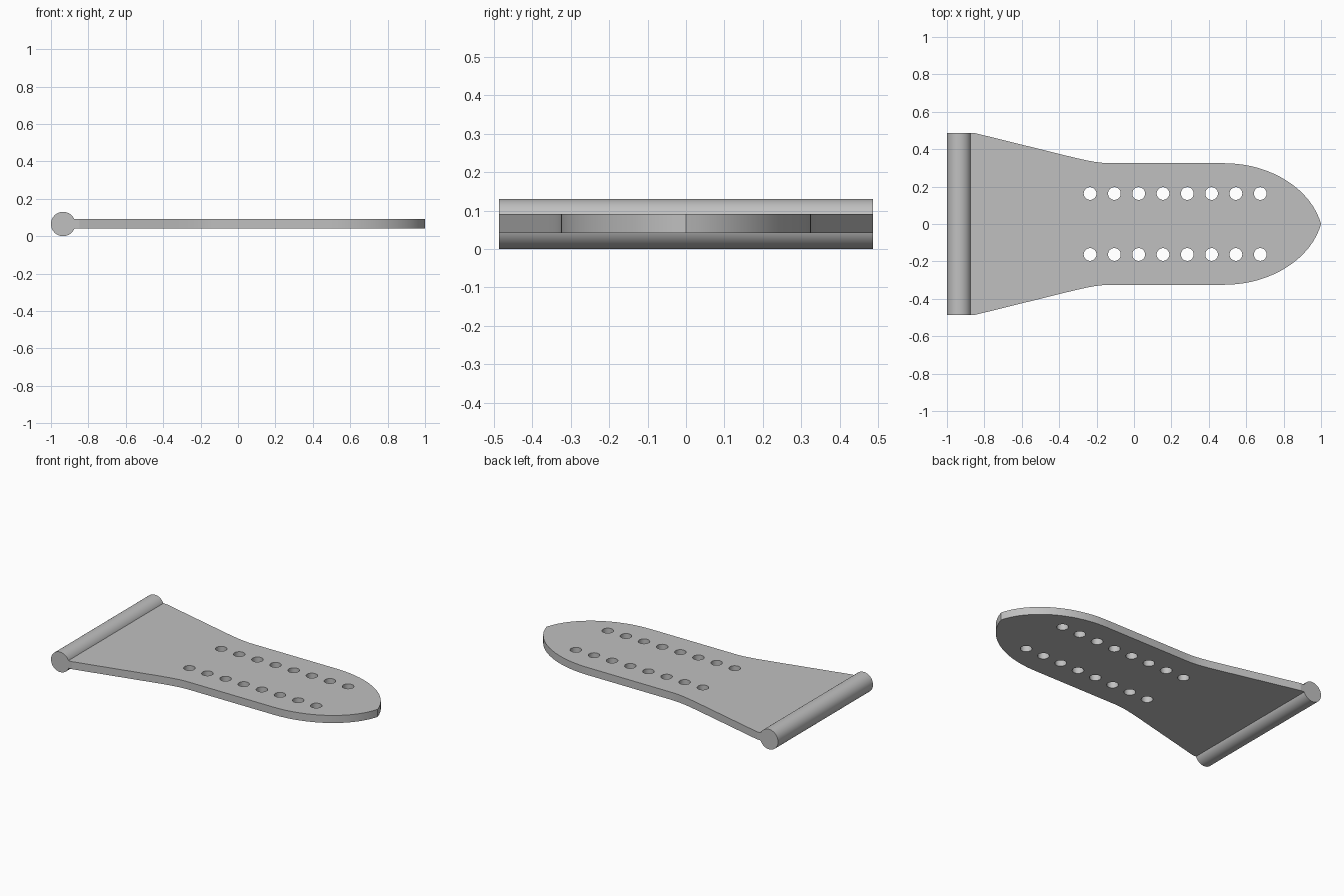
import bpy
import bmesh
import math

cube = bpy.data.objects.get("Cube")
if cube:
    bpy.data.objects.remove(cube)

# One grey for the whole piece
GREY = (0.53, 0.53, 0.53, 1)
grey = bpy.data.materials.new("plain_grey")
grey.use_nodes = True
grey.diffuse_color = GREY
grey.node_tree.nodes["Principled BSDF"].inputs["Base Color"].default_value = GREY

BAR_R = 0.065
HALF_W = 0.486


def finish(obj):
    """Weld, smooth and colour a mesh object."""
    bm = bmesh.new()
    bm.from_mesh(obj.data)
    bmesh.ops.remove_doubles(bm, verts=bm.verts, dist=0.0005)
    bmesh.ops.recalc_face_normals(bm, faces=bm.faces)
    bm.to_mesh(obj.data)
    bm.free()
    obj.data.materials.clear()
    obj.data.materials.append(grey)
    bpy.ops.object.select_all(action='DESELECT')
    obj.select_set(True)
    bpy.context.view_layer.objects.active = obj
    bpy.ops.object.shade_smooth_by_angle(angle=math.radians(30))


def add_spline(curve, knots, steps):
    """Closed bezier from (incoming handle, point, outgoing handle) knots."""
    spline = curve.splines.new('BEZIER')
    spline.bezier_points.add(len(knots) - 1)
    for bp, (left, co, right) in zip(spline.bezier_points, knots):
        bp.handle_left_type = bp.handle_right_type = 'FREE'
        bp.handle_left = (*left, 0)
        bp.co = (*co, 0)
        bp.handle_right = (*right, 0)
    spline.use_cyclic_u = True
    spline.resolution_u = steps


# Strap outline: back half from the bar to the tip, then mirrored
a, b, c, d, e = (-0.91, HALF_W), (-0.85, HALF_W), (-0.36, 0.365), (-0.12, 0.325), (0.48, 0.325)
tip = (1, 0)
half = [
    (a, a, a),
    (b, b, b),
    (c, c, (-0.25, 0.338)),
    ((-0.19, 0.325), d, d),
    (e, e, (0.74, 0.325)),
]


def flip(p):
    return (p[0], -p[1])


mirrored = [tuple(flip(p) for p in reversed(knot)) for knot in reversed(half)]
outline = half + [((0.95, 0.18), tip, (0.95, -0.18))] + mirrored

curve = bpy.data.curves.new("strap_profile", 'CURVE')
curve.dimensions = '2D'
curve.fill_mode = 'BOTH'
curve.extrude = 0.0245
add_spline(curve, outline, 16)

# Two rows of eight round holes
R = 0.034
K = R * 0.5523
for side in (-1, 1):
    for i in range(8):
        x, y = -0.235 + 0.13 * i, 0.163 * side
        ring = []
        for q in range(4):
            co, si = math.cos(q * math.pi / 2), math.sin(q * math.pi / 2)
            px, py = x + R * co, y + R * si
            ring.append(((px + K * si, py - K * co), (px, py), (px - K * si, py + K * co)))
        add_spline(curve, ring, 8)

strap = bpy.data.objects.new("strap", curve)
bpy.context.collection.objects.link(strap)
strap.location.z = 0.066
bpy.ops.object.select_all(action='DESELECT')
strap.select_set(True)
bpy.context.view_layer.objects.active = strap
bpy.ops.object.convert(target='MESH')
strap = bpy.context.view_layer.objects.active
strap.name = "strap"
finish(strap)

# Round bar across the wide end
bpy.ops.mesh.primitive_cylinder_add(
    vertices=64, radius=BAR_R, depth=2 * HALF_W,
    location=(-1 + BAR_R, 0, BAR_R), rotation=(math.pi / 2, 0, 0))
bar = bpy.context.object
bar.name = "end_bar"
finish(bar)
